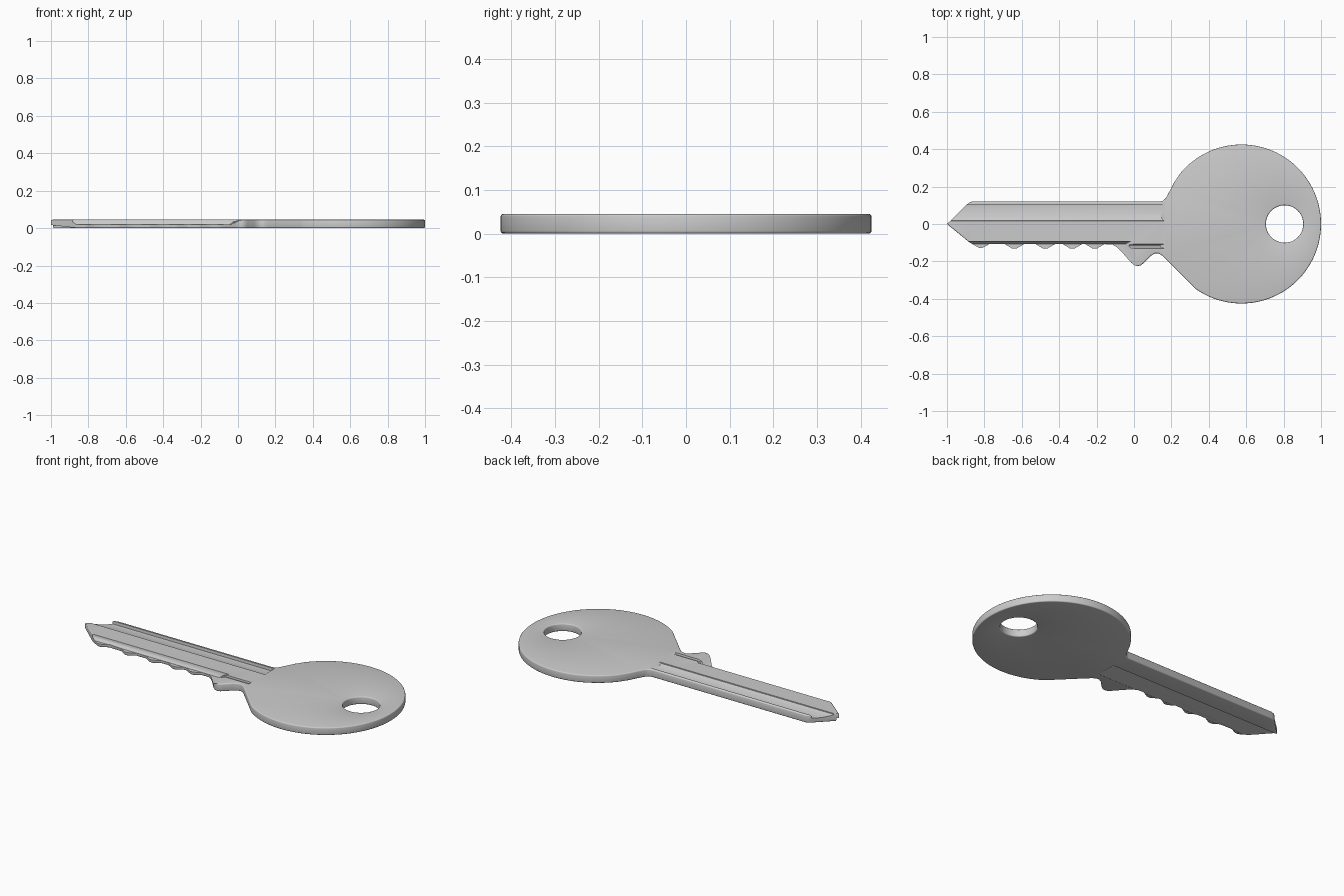
import bpy, bmesh, math

if "Cube" in bpy.data.objects:
    bpy.data.objects.remove(bpy.data.objects["Cube"])

T = 0.045  # key thickness


def new_object(name, bm):
    bmesh.ops.recalc_face_normals(bm, faces=bm.faces[:])
    me = bpy.data.meshes.new(name)
    bm.to_mesh(me)
    bm.free()
    ob = bpy.data.objects.new(name, me)
    bpy.context.collection.objects.link(ob)
    return ob


def add_loop(bm, pts):
    vs = [bm.verts.new((x, y, 0)) for x, y in pts]
    return [bm.edges.new((vs[i - 1], vs[i])) for i in range(len(vs))]


def arc(cx, cy, r, a0, a1, n):
    return [(cx + r * math.cos(math.radians(a0 + (a1 - a0) * i / n)),
             cy + r * math.sin(math.radians(a0 + (a1 - a0) * i / n))) for i in range(n + 1)]


def cutter(name, profile, x0, x1, run=1.5):
    """Prism along x from a (y, z) profile; its +x end ramps out with height."""
    bm = bmesh.new()
    a = [bm.verts.new((x0, y, z)) for y, z in profile]
    b = [bm.verts.new((x1 + run * abs(z - T / 2), y, z)) for y, z in profile]
    n = len(profile)
    for i in range(n):
        j = (i + 1) % n
        bm.faces.new((a[i], a[j], b[j], b[i]))
    bm.faces.new(a)
    bm.faces.new(b)
    bmesh.ops.triangulate(bm, faces=bm.faces[:])
    ob = new_object(name, bm)
    ob.hide_render = True
    return ob


# Outline: round bow, shoulder bump, toothed edge, pointed tip, straight spine
bow = arc(0.575, 0, 0.425, 140, -125, 80)
teeth = [(0.17, -0.187), (0.15, -0.168), (0.13, -0.157), (0.112, -0.157), (0.09, -0.17),
         (0.05, -0.21), (0.036, -0.221), (0.02, -0.225), (0.003, -0.221), (-0.015, -0.207),
         (-0.065, -0.15), (-0.09, -0.125), (-0.115, -0.11)]
for xc in (-0.21, -0.33, -0.475, -0.64):
    teeth += [(xc + 0.052, -0.108), (xc + 0.01, -0.132), (xc - 0.01, -0.132), (xc - 0.05, -0.108)]
teeth += [(-0.77, -0.106), (-0.81, -0.127), (-0.83, -0.127), (-0.88, -0.098)]
spine = [(-1.0, 0.0), (-0.885, 0.112), (-0.865, 0.12), (0.14, 0.12), (0.155, 0.124),
         (0.17, 0.138), (0.19, 0.175), (0.215, 0.223)]

# Key body with hole, extruded and softly rounded on its rims
bm = bmesh.new()
edges = add_loop(bm, bow + teeth + spine)
edges += add_loop(bm, arc(0.805, 0, 0.1, 0, 360, 48)[:-1])
bmesh.ops.triangle_fill(bm, edges=edges, use_beauty=True)
ext = bmesh.ops.extrude_face_region(bm, geom=bm.faces[:], use_keep_orig=True)
for v in ext["geom"]:
    if isinstance(v, bmesh.types.BMVert):
        v.co.z = T
bmesh.ops.recalc_face_normals(bm, faces=bm.faces[:])
bm.normal_update()
rims = [e for e in bm.edges if len(e.link_faces) == 2
        and abs(e.verts[0].co.z - e.verts[1].co.z) < 1e-6 and e.calc_face_angle() > 1]
bmesh.ops.bevel(bm, geom=rims, offset=0.006, segments=3, profile=0.5,
                affect='EDGES', clamp_overlap=False, loop_slide=False)
key = new_object("key", bm)

# Keyway grooves running along the blade
cutters = [
    cutter("upper_groove", [(0.107, 0.07), (0.104, 0.028), (0.085, 0.0265), (0.06, 0.029),
                            (0.035, 0.034), (0.018, 0.040), (0.012, 0.07)], -1.1, 0.13),
    cutter("tooth_relief", [(-0.088, 0.07), (-0.095, 0.034), (-0.108, 0.018),
                            (-0.3, 0.018), (-0.3, 0.07)], -1.1, -0.06, 3),
    cutter("neck_groove", [(-0.105, 0.07), (-0.109, 0.034), (-0.118, 0.028),
                           (-0.128, 0.034), (-0.135, 0.07)], -0.12, 0.13),
    cutter("lower_groove", [(0.012, -0.02), (0.010, 0.018), (-0.04, 0.011),
                            (-0.11, 0.0005), (-0.13, -0.02)], -1.1, 0.12),
]
for c in cutters:
    m = key.modifiers.new(c.name, 'BOOLEAN')
    m.operation = 'DIFFERENCE'
    m.solver = 'EXACT'
    m.object = c

# Bake the cuts and discard the cutters
dg = bpy.context.evaluated_depsgraph_get()
key_mesh = bpy.data.meshes.new_from_object(key.evaluated_get(dg))
key.modifiers.clear()
key.data = key_mesh
for c in cutters:
    bpy.data.objects.remove(c)

bpy.ops.object.select_all(action='DESELECT')
key.select_set(True)
bpy.context.view_layer.objects.active = key
bpy.ops.object.shade_smooth_by_angle(angle=math.radians(35))
